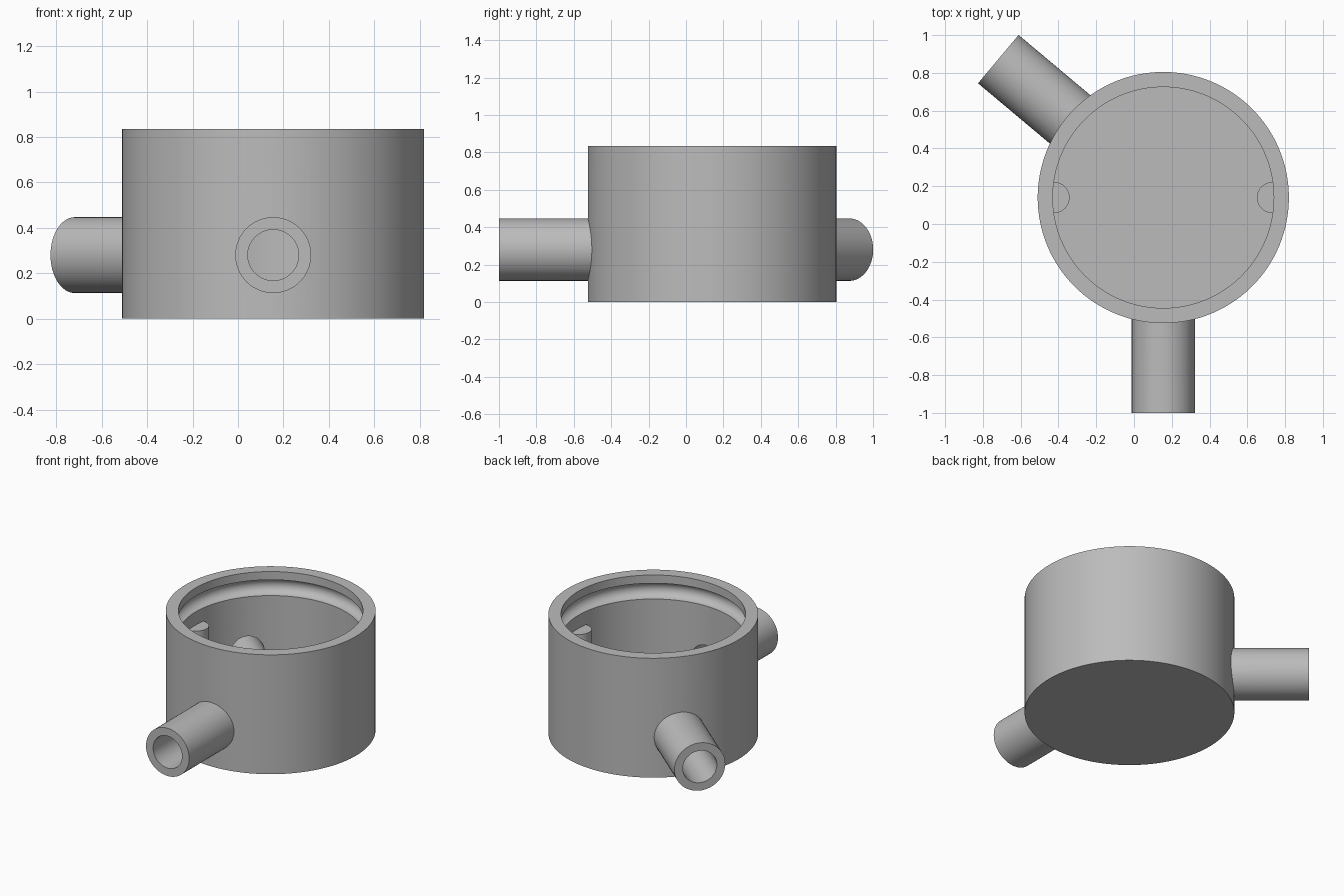
import bpy, bmesh, math
from mathutils import Matrix, Vector

cube = bpy.data.objects.get("Cube")
if cube:
    bpy.data.objects.remove(cube, do_unlink=True)

CX, CY = 0.155, 0.14
OUTER, INNER, HEIGHT, FLOOR = 0.665, 0.585, 0.835, 0.08
PIPE_Z, PIPE_R, BORE_R, PIPE_END = 0.28, 0.167, 0.112, 1.14
GROOVE_Z, GROOVE_R = 0.722, 0.055

grey = bpy.data.materials.new("plain grey")
grey.use_nodes = True
color = (0.5, 0.5, 0.5, 1)
grey.diffuse_color = color
grey.node_tree.nodes["Principled BSDF"].inputs["Base Color"].default_value = color


def make_object(name, bm):
    bmesh.ops.recalc_face_normals(bm, faces=bm.faces)
    mesh = bpy.data.meshes.new(name)
    bm.to_mesh(mesh)
    bm.free()
    mesh.materials.append(grey)
    obj = bpy.data.objects.new(name, mesh)
    bpy.context.collection.objects.link(obj)
    return obj


def revolve(name, profile, steps):
    bm = bmesh.new()
    verts = [bm.verts.new((r, 0, z)) for r, z in profile]
    edges = [bm.edges.new(pair) for pair in zip(verts, verts[1:])]
    bmesh.ops.spin(bm, geom=verts + edges, axis=(0, 0, 1), cent=(0, 0, 0),
                   angle=math.tau, steps=steps, use_duplicate=False)
    bmesh.ops.remove_doubles(bm, verts=bm.verts, dist=0.0001)
    bmesh.ops.translate(bm, verts=bm.verts, vec=(CX, CY, 0))
    return make_object(name, bm)


def cylinder(name, radius, start, end):
    start, end = Vector(start), Vector(end)
    turn = (end - start).to_track_quat('Z', 'Y').to_matrix().to_4x4()
    bm = bmesh.new()
    bmesh.ops.create_cone(bm, cap_ends=True, segments=64, radius1=radius, radius2=radius,
                          depth=(end - start).length,
                          matrix=Matrix.Translation((start + end) / 2) @ turn)
    return make_object(name, bm)


def combine(target, tool, operation):
    mod = target.modifiers.new(tool.name, 'BOOLEAN')
    mod.operation, mod.solver, mod.object = operation, 'EXACT', tool
    bpy.context.view_layer.objects.active = target
    bpy.ops.object.modifier_apply(modifier=mod.name)
    bpy.data.objects.remove(tool, do_unlink=True)


# Cup with a round sealing groove below the rim
groove = [(INNER + GROOVE_R * math.sin(a), GROOVE_Z + GROOVE_R * math.cos(a))
          for a in (math.pi * i / 12 for i in range(13))]
body = revolve("round_box_body",
               [(0, 0), (OUTER, 0), (OUTER, HEIGHT), (INNER, HEIGHT)]
               + groove + [(INNER, FLOOR), (0, FLOOR)], 128)

# Screw posts against the inner wall
for side in (-1, 1):
    x = CX + side * 0.578
    combine(body, cylinder("screw_post", 0.082, (x, CY, FLOOR / 2), (x, CY, 0.575)), 'UNION')

# Conduit pipes, each bored through the wall
for name, degrees in (("front", 270), ("back", 140)):
    a = math.radians(degrees)
    place = lambda d: (CX + d * math.cos(a), CY + d * math.sin(a), PIPE_Z)
    combine(body, cylinder(name + "_pipe", PIPE_R, place(0.6), place(PIPE_END)), 'UNION')
    combine(body, cylinder(name + "_bore", BORE_R, place(0.45), place(PIPE_END + 0.1)), 'DIFFERENCE')

bpy.ops.object.select_all(action='DESELECT')
body.select_set(True)
bpy.context.view_layer.objects.active = body
bpy.ops.object.shade_smooth_by_angle(angle=math.radians(30))
